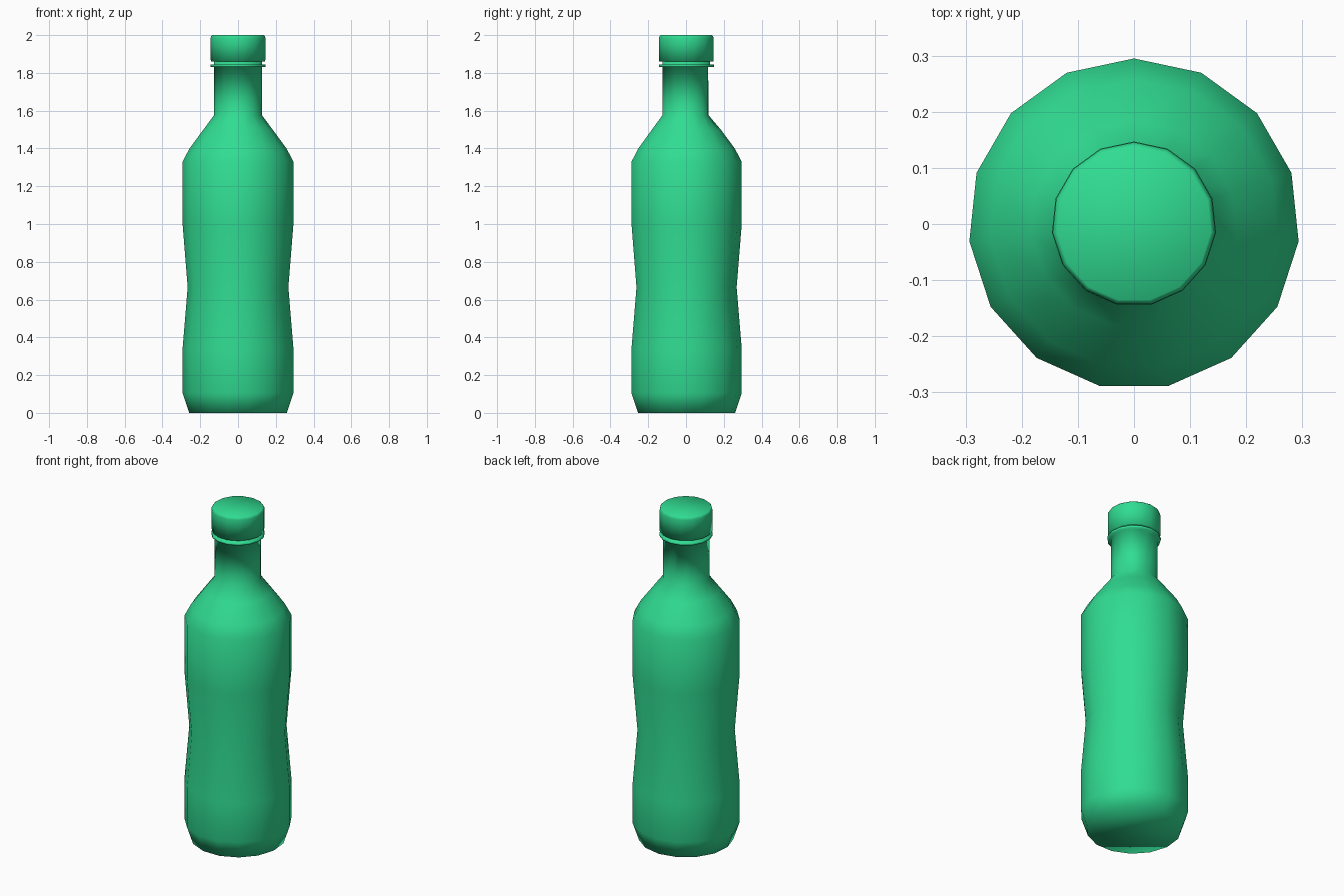
import bpy, bmesh, math

SIDES = 15

cube = bpy.data.objects.get("Cube")
if cube:
    bpy.data.objects.remove(cube, do_unlink=True)

green = bpy.data.materials.new("bottle green")
color = (0.03, 0.72, 0.29, 1.0)
green.diffuse_color = color
green.use_nodes = True
for node in green.node_tree.nodes:
    if node.type == "BSDF_PRINCIPLED":
        node.inputs["Base Color"].default_value = color


def lathe(name, profile, adjust=None):
    """Revolve (radius, height) points, with one corner at the back, and cap both ends."""
    bm = bmesh.new()
    rings = []
    for r, z in profile:
        ring = []
        for i in range(SIDES):
            a = math.pi / 2 + i * math.tau / SIDES
            ring.append(bm.verts.new((r * math.cos(a), r * math.sin(a), z)))
        rings.append(ring)
    for low, high in zip(rings, rings[1:]):
        for i in range(SIDES):
            j = (i + 1) % SIDES
            bm.faces.new((low[i], low[j], high[j], high[i]))
    bm.faces.new(rings[0][::-1])
    bm.faces.new(rings[-1])
    if adjust:
        adjust(rings)
    bmesh.ops.recalc_face_normals(bm, faces=bm.faces)
    for face in bm.faces:
        face.smooth = True
    mesh = bpy.data.meshes.new(name)
    bm.to_mesh(mesh)
    bm.free()
    mesh.materials.append(green)
    obj = bpy.data.objects.new(name, mesh)
    bpy.context.collection.objects.link(obj)
    return obj


# Body: chamfered base, waisted sides, shoulder, neck and thin collar
body = [
    (0.26, 0.0), (0.295, 0.105), (0.295, 0.34), (0.268, 0.665),
    (0.295, 1.0), (0.295, 1.33), (0.258, 1.4), (0.184, 1.5),
    (0.128, 1.575), (0.128, 1.832), (0.147, 1.832), (0.147, 1.845),
    (0.128, 1.845), (0.128, 1.865),
]


def flatten_neck_back(rings):
    # The back corner of the neck is pressed in slightly
    rings[8][0].co.y = 0.12
    rings[9][0].co.y = 0.111


lathe("bottle_body", body, flatten_neck_back)

# Screw cap with a small rounded top edge
lathe("bottle_cap", [(0.145, 1.86), (0.146, 1.985), (0.143, 1.995), (0.138, 2.0)])
